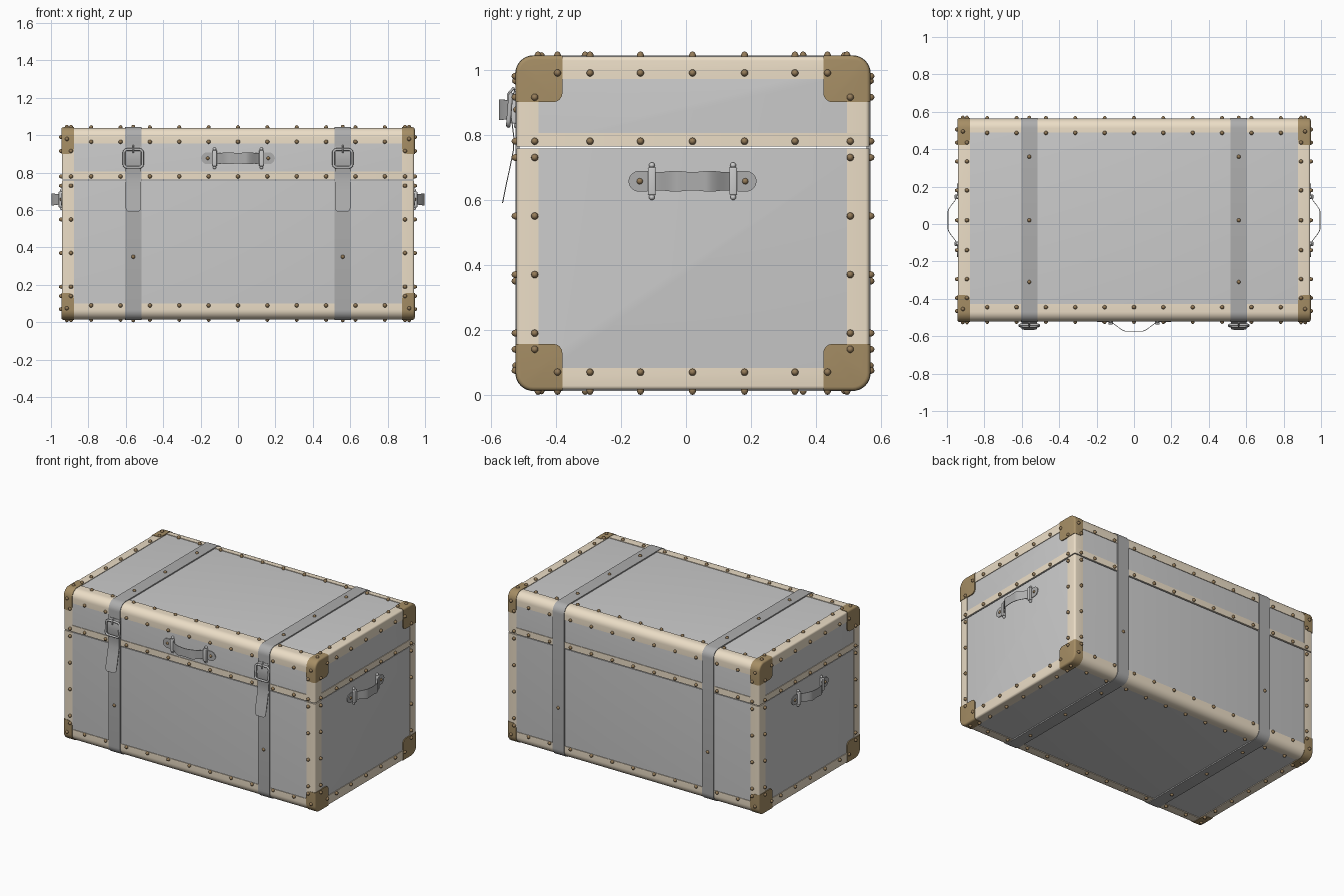
import bpy, bmesh
from math import sin, cos, pi, radians, sqrt
from mathutils import Matrix, Vector

if "Cube" in bpy.data.objects:
    bpy.data.objects.remove(bpy.data.objects["Cube"])

HX, HY, HZ, CY, CZ = 0.938, 0.538, 0.508, 0.0215, 0.528   # chest half sizes and centre
FRONT, BACK, TOP, BOTTOM = CY - HY, CY + HY, CZ + HZ, CZ - HZ


def material(name, r, g, b):
    m = bpy.data.materials.new(name)
    m.diffuse_color = (r, g, b, 1)
    m.use_nodes = True
    m.node_tree.nodes["Principled BSDF"].inputs["Base Color"].default_value = m.diffuse_color
    return m


TAN = material("tan_trim", 0.84, 0.73, 0.57)
BROWN = material("brown_leather", 0.38, 0.27, 0.13)
RIVET = material("dark_bronze", 0.3, 0.2, 0.1)
STRAP = material("dark_strap", 0.42, 0.42, 0.42)
STEEL = material("buckle_metal", 0.5, 0.5, 0.5)


def link(name, mesh):
    ob = bpy.data.objects.new(name, mesh)
    bpy.context.collection.objects.link(ob)
    return ob


def finish(name, bm, mat=None, angle=35):
    bmesh.ops.recalc_face_normals(bm, faces=bm.faces[:])
    me = bpy.data.meshes.new(name)
    bm.to_mesh(me)
    bm.free()
    me.materials.clear()
    if mat:
        me.materials.append(mat)
    me.shade_smooth()
    me.set_sharp_from_angle(angle=radians(angle))
    return link(name, me)


def ring(bm, x, off):
    # rounded rectangle in the YZ plane
    r, verts = max(0.047 + off, 0.005), []
    for k, (sy, sz) in enumerate([(1, 1), (-1, 1), (-1, -1), (1, -1)]):
        for i in range(9):
            a = k * pi / 2 + i * pi / 16
            verts.append(bm.verts.new((x, CY + sy * (HY + off - r) + r * cos(a),
                                       CZ + sz * (HZ + off - r) + r * sin(a))))
    return verts


def solid(off):
    # the chest volume grown by off, with softened end rims
    bm, b = bmesh.new(), 0.012
    half = [(HX + off - b + b * sin(t), off - b + b * cos(t)) for t in [i * pi / 8 for i in range(5)]]
    rings = [ring(bm, -x, o) for x, o in reversed(half)] + [ring(bm, x, o) for x, o in half]
    for p, q in zip(rings, rings[1:]):
        for i in range(len(p)):
            j = (i + 1) % len(p)
            bm.faces.new((p[i], p[j], q[j], q[i]))
    bm.faces.new(rings[0])
    bm.faces.new(rings[-1])
    bmesh.ops.recalc_face_normals(bm, faces=bm.faces[:])
    me = bpy.data.meshes.new("volume")
    bm.to_mesh(me)
    bm.free()
    return me


def add_box(bm, lo, hi, bevel=0, frame=Matrix()):
    lo, hi = Vector(lo), Vector(hi)
    m = frame @ Matrix.Translation((lo + hi) / 2) @ Matrix.Diagonal((*(hi - lo), 1))
    vs = bmesh.ops.create_cube(bm, size=1, matrix=m)["verts"]
    if bevel:
        edges = list({e for v in vs for e in v.link_edges})
        bmesh.ops.bevel(bm, geom=edges, offset=bevel, segments=4, profile=0.5, affect='EDGES')


inner = link("inner_cutter", solid(-0.005))
inner.hide_render = True


def pieces(name, off, boxes, mat=None, bevel=0, hollow=True):
    # parts of the chest surface lying inside each box
    out, vol = bmesh.new(), solid(off)
    for lo, hi in boxes:
        bm, me = bmesh.new(), bpy.data.meshes.new("cutter")
        add_box(bm, [min(a, b) for a, b in zip(lo, hi)], [max(a, b) for a, b in zip(lo, hi)], bevel)
        bm.to_mesh(me)
        bm.free()
        cutter, ob = link("cutter", me), link("tmp", vol)
        for op, target in [('INTERSECT', cutter), ('DIFFERENCE', inner)][:2 if hollow else 1]:
            mod = ob.modifiers.new(op, 'BOOLEAN')
            mod.operation, mod.object, mod.solver = op, target, 'EXACT'
        dg = bpy.context.evaluated_depsgraph_get()
        dg.update()
        out.from_mesh(bpy.data.meshes.new_from_object(ob.evaluated_get(dg)))
        bpy.data.objects.remove(ob)
        bpy.data.objects.remove(cutter)
    return finish(name, out, mat)


# base and lid, split by the seam
pieces("trunk_base", 0, [((-2, -2, -1), (2, 2, 0.757))], hollow=False)
pieces("trunk_lid", 0, [((-2, -2, 0.763), (2, 2, 2))], hollow=False)

# tan edge trim on all twelve edges, plus the lid band
trim = [((-2, -2, 0.763), (2, 2, 0.805))]
for z0, z1 in [(-1, 0.1), (0.955, 2)]:
    trim += [((-0.878, y0, z0), (0.878, y1, z1)) for y0, y1 in [(-2, -0.428), (0.49, 2)]]
for s in (-1, 1):
    trim += [((s * 0.878, -2, z0), (s * 2, 2, z1)) for z0, z1 in [(-1, 0.083), (0.972, 2)]]
    for y0, y1 in [(-2, -0.453), (0.495, 2)]:
        trim += [((s * 0.878, y0, z0), (s * 2, y1, z1)) for z0, z1 in [(0.083, 0.757), (0.805, 0.972)]]
pieces("edge_trim", 0.004, trim, TAN)

# leather corner caps and wrap-around straps
pieces("corner_caps", 0.007, [((s * 0.878, y0, z0), (s * 1.4, y1, z1)) for s in (-1, 1)
                              for y0, y1 in [(-1, -0.38), (0.422, 1)]
                              for z0, z1 in [(-0.5, 0.157), (0.9, 1.5)]], BROWN, bevel=0.028)
pieces("straps", 0.008, [((s * 0.56 - 0.043, -2, -1), (s * 0.56 + 0.043, 2, 2)) for s in (-1, 1)], STRAP)
bpy.data.objects.remove(inner)

# rivets
rv = bmesh.new()


def rivet(p, axis):
    scale = [0.011] * 3
    scale[axis] = 0.014
    bmesh.ops.create_uvsphere(rv, u_segments=12, v_segments=6, radius=1,
                              matrix=Matrix.Translation(p) @ Matrix.Diagonal((*scale, 1)))


ys = [-0.295, -0.14, 0.02, 0.18, 0.335]
xs = [k * 0.157 for k in range(-5, 6)]
zs = [0.19, 0.37, 0.55, 0.73]
for s in (-1, 1):
    x = s * (HX + 0.006)
    for z in (0.07, 0.99):
        for y in ys + [-0.395, 0.435]:
            rivet((x, y, z), 0)
    for y in ys + [-0.465, 0.505]:
        rivet((x, y, 0.78), 0)
    for y in (-0.465, 0.505):
        for z in zs + [0.14, 0.915]:
            rivet((x, y, z), 0)
    for y in (FRONT - 0.006, BACK + 0.006):
        for z in zs + [0.14, 0.075, 0.78, 0.915, 0.98]:
            rivet((s * (0.915 if z in (0.075, 0.98) else 0.893), y, z), 1)
        rivet((s * 0.56, y, 0.35), 1)
    for z in (BOTTOM - 0.006, TOP + 0.006):
        for y in ys + [-0.395, 0.435, -0.455, 0.495]:
            rivet((s * (0.915 if y in (-0.455, 0.495) else 0.893), y, z), 2)
        for y in (-0.31, 0.02, 0.36):
            rivet((s * 0.56, y, z), 2)
for x in xs:
    for y in (FRONT - 0.004, BACK + 0.004):
        for z in (0.09, 0.78, 0.965):
            rivet((x, y, z), 1)
    for z in (BOTTOM - 0.004, TOP + 0.004):
        for y in (-0.445, 0.487):
            rivet((x, y, z), 2)


def ribbon(name, rows, frame, mat, thick=0.004):
    # leather strip from rows of (along, outward, half width)
    bm, last = bmesh.new(), None
    for u, o, w in rows:
        cur = [bm.verts.new(frame @ Vector(c)) for c in
               [(u, -w, o), (u, w, o), (u, w, o + thick), (u, -w, o + thick)]]
        if last:
            for i in range(4):
                bm.faces.new((last[i], last[(i + 1) % 4], cur[(i + 1) % 4], cur[i]))
        else:
            bm.faces.new(cur)
        last = cur
    bm.faces.new(last)
    return finish(name, bm, mat)


def frame(origin, u, v, out):
    return Matrix.Translation(origin) @ Matrix((u, v, out)).transposed().to_4x4()


def handle(name, f):
    rows = []
    for i in range(-60, 61):
        u = i / 60 * 0.197
        t = min(max((0.14 - abs(u)) / 0.1, 0), 1)
        e = max(abs(u) - 0.167, 0) / 0.03
        rows.append((u, 0.003 + 0.052 * t * t * (3 - 2 * t),
                     (0.03 - 0.002 * cos(u * 60)) * max(sqrt(max(1 - e * e, 0)), 0.1)))
    ribbon(name + "_grip", rows, f, STRAP)
    bm = bmesh.new()
    for s in (-1, 1):
        add_box(bm, (s * 0.125 - 0.012, -0.043, -0.002), (s * 0.125 + 0.012, 0.043, 0.021), 0.005, f)
        for v in (-0.049, 0.049):
            bmesh.ops.create_uvsphere(bm, u_segments=12, v_segments=8, radius=0.009,
                                      matrix=f @ Matrix.Translation((s * 0.125, v, 0.004)))
        bmesh.ops.create_uvsphere(rv, u_segments=12, v_segments=6, radius=0.01,
                                  matrix=f @ Matrix.Translation((s * 0.162, 0, 0.005)))
    finish(name + "_brackets", bm)


Z, X, Y = (0, 0, 1), (1, 0, 0), (0, 1, 0)
handle("front_handle", frame((0, FRONT, 0.877), X, Z, (0, -1, 0)))
handle("right_handle", frame((HX, 0.02, 0.657), Y, Z, X))
handle("left_handle", frame((-HX, 0.02, 0.657), Y, Z, (-1, 0, 0)))
finish("rivets", rv, RIVET, 60)


def tube(name, pts, radius, cyclic):
    cu = bpy.data.curves.new(name, 'CURVE')
    cu.dimensions, cu.bevel_depth, cu.bevel_resolution, cu.use_fill_caps = '3D', radius, 2, True
    sp = cu.splines.new('POLY')
    sp.points.add(len(pts) - 1)
    for p, c in zip(sp.points, pts):
        p.co = (*c, 1)
    sp.use_cyclic_u = cyclic
    ob = link(name, cu)
    bm = bmesh.new()
    bm.from_mesh(bpy.data.meshes.new_from_object(ob))
    bpy.data.objects.remove(ob)
    finish(name, bm, STEEL, 50)


# buckles with prong, and the hanging strap tails
tail = [(0.94, 0.008), (0.905, 0.018), (0.87, 0.022), (0.83, 0.016), (0.79, 0.011), (0.75, 0.013),
        (0.7, 0.023), (0.65, 0.034), (0.61, 0.042), (0.6, 0.044), (0.594, 0.045), (0.59, 0.046)]
for side, sx in (("left", -0.56), ("right", 0.56)):
    f = frame((sx, FRONT, 0), Z, X, (0, -1, 0))
    ribbon(side + "_strap_tail", [(z, o, 0.041 - max(0, 0.61 - z) ** 2 * 35) for z, o in tail], f, STRAP, 0.003)
    loop = []
    for k, (a, b) in enumerate([(1, 1), (-1, 1), (-1, -1), (1, -1)]):
        for i in range(6):
            t = k * pi / 2 + i * pi / 10
            x, z = a * 0.032 + 0.018 * cos(t), b * 0.03 + 0.018 * sin(t)
            loop.append((sx + x, FRONT - 0.026 + z * 0.08, 0.876 + z))
    tube(side + "_buckle", loop, 0.007, True)
    tube(side + "_buckle_prong", [(sx, FRONT - 0.012, 0.945), (sx, FRONT - 0.03, 0.925),
                                  (sx, FRONT - 0.03, 0.905)], 0.004, False)
